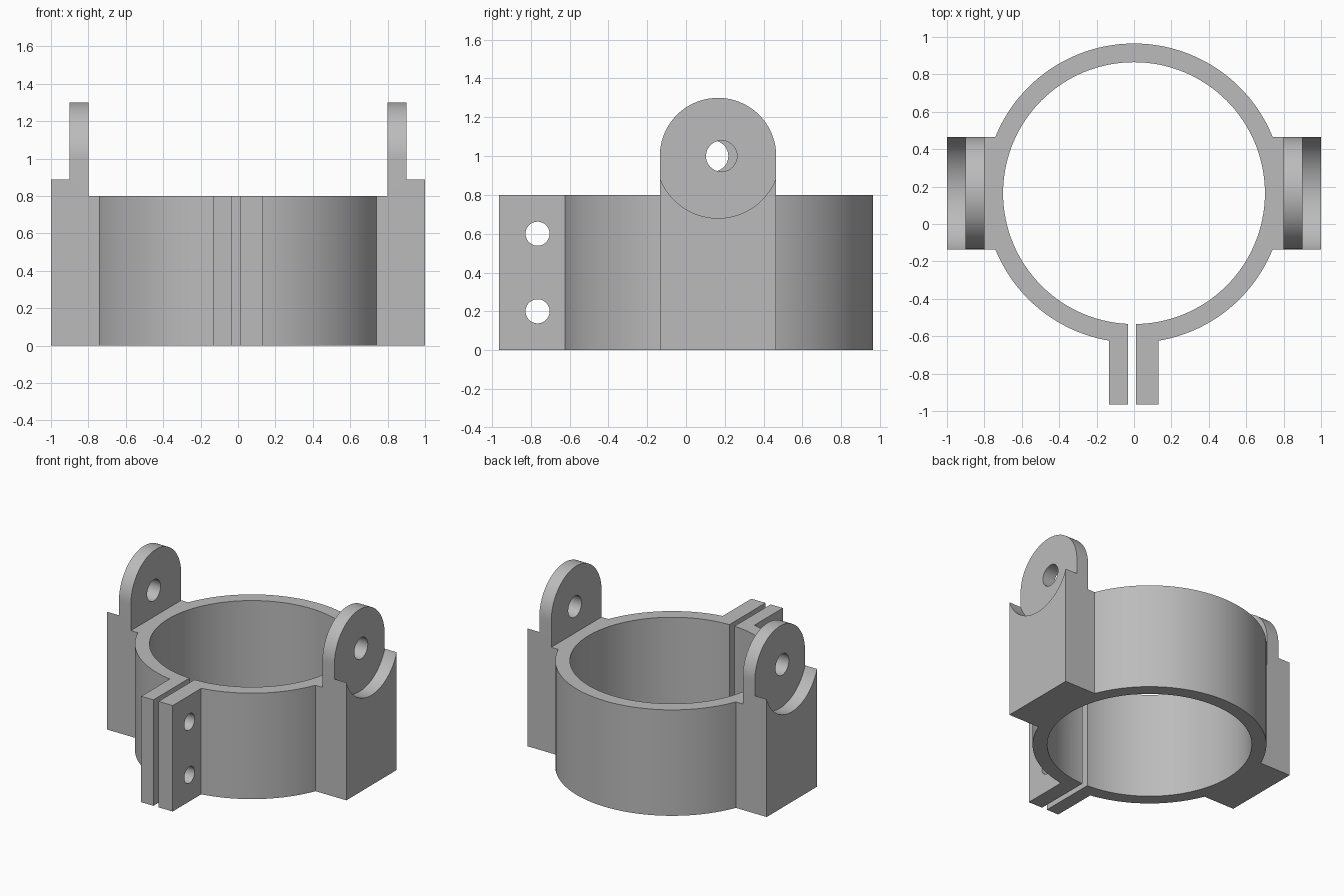
import bpy, bmesh, math
from mathutils import Matrix, Vector

cube = bpy.data.objects.get("Cube")
if cube:
    bpy.data.objects.remove(cube, do_unlink=True)

grey = bpy.data.materials.new("plain grey")
grey.use_nodes = True
colour = (0.5, 0.5, 0.5, 1)
grey.diffuse_color = colour
grey.node_tree.nodes["Principled BSDF"].inputs["Base Color"].default_value = colour

CY = 0.165       # centre of the ring in y
HEIGHT = 0.8     # height of the ring
HALF = 0.3       # half width of the side lugs


def finish(name, bm):
    bmesh.ops.recalc_face_normals(bm, faces=bm.faces)
    mesh = bpy.data.meshes.new(name)
    bm.to_mesh(mesh)
    bm.free()
    mesh.materials.append(grey)
    obj = bpy.data.objects.new(name, mesh)
    bpy.context.collection.objects.link(obj)
    return obj


def box(name, low, high):
    bm = bmesh.new()
    low, high = Vector(low), Vector(high)
    bmesh.ops.create_cube(bm, size=1, matrix=Matrix.Translation((low + high) / 2)
                          @ Matrix.Diagonal((*(high - low), 1)))
    return finish(name, bm)


def cylinder(name, centre, radius, depth, along_x=False, sides=64):
    bm = bmesh.new()
    turn = Matrix.Rotation(math.pi / 2 if along_x else 0, 4, 'Y')
    bmesh.ops.create_cone(bm, cap_ends=True, segments=sides, radius1=radius, radius2=radius,
                          depth=depth, matrix=Matrix.Translation(centre) @ turn)
    return finish(name, bm)


def combine(target, tool, operation):
    mod = target.modifiers.new("combine", 'BOOLEAN')
    mod.operation, mod.solver, mod.object = operation, 'EXACT', tool
    bpy.context.view_layer.objects.active = target
    bpy.ops.object.modifier_apply(modifier=mod.name)
    bpy.data.objects.remove(tool, do_unlink=True)


def x_box(name, s, x1, x2, y1, y2, z1, z2):
    a, b = sorted((s * x1, s * x2))
    return box(name, (a, y1, z1), (b, y2, z2))


def round_topped_block(name, x1, x2):
    # upright profile with a half-round top, extruded along x
    bm = bmesh.new()
    steps = 48
    outline = [(CY - HALF, 0), (CY + HALF, 0)]
    for i in range(steps + 1):
        a = math.pi * i / steps
        outline.append((CY + HALF * math.cos(a), 1 + HALF * math.sin(a)))
    face = bm.faces.new([bm.verts.new((x1, y, z)) for y, z in outline])
    new = bmesh.ops.extrude_face_region(bm, geom=[face])["geom"]
    bmesh.ops.translate(bm, vec=(x2 - x1, 0, 0),
                        verts=[v for v in new if isinstance(v, bmesh.types.BMVert)])
    return finish(name, bm)


# Ring body and clamp ears
clamp = cylinder("clamp_ring", (0, CY, HEIGHT / 2), 0.8, HEIGHT, sides=128)
combine(clamp, box("clamp_ears", (-0.133, -0.965, 0), (0.13, -0.58, HEIGHT)), 'UNION')

# Side lugs, scooped on the outside and stepped on the inside
for s, hole_y in ((1, 0.183), (-1, 0.138)):
    lug = round_topped_block("side_lug", s * 0.72, s * 1.0)
    combine(lug, cylinder("scoop", (s * 1.0, CY, 1), 0.32, 0.2, True, 96), 'DIFFERENCE')
    combine(lug, x_box("step", s, 0.6, 0.8, -0.5, 0.9, HEIGHT, 1.5), 'DIFFERENCE')
    combine(lug, cylinder("pivot_hole", (s * 0.85, hole_y, 1), 0.08, 0.4, True), 'DIFFERENCE')
    combine(clamp, lug, 'UNION')

# Bore, slit and bolt holes
combine(clamp, cylinder("bore", (0, CY, HEIGHT / 2), 0.7, 2, sides=128), 'DIFFERENCE')
combine(clamp, box("slit", (-0.031, -1.1, -0.2), (0.012, -0.4, 1)), 'DIFFERENCE')
for z in (0.2, 0.6):
    combine(clamp, cylinder("bolt_hole", (0, -0.765, z), 0.062, 0.5, True), 'DIFFERENCE')

# Smooth round walls with sharp edges
bpy.ops.object.select_all(action='DESELECT')
clamp.select_set(True)
bpy.context.view_layer.objects.active = clamp
bpy.ops.object.shade_smooth_by_angle(angle=math.radians(25))
